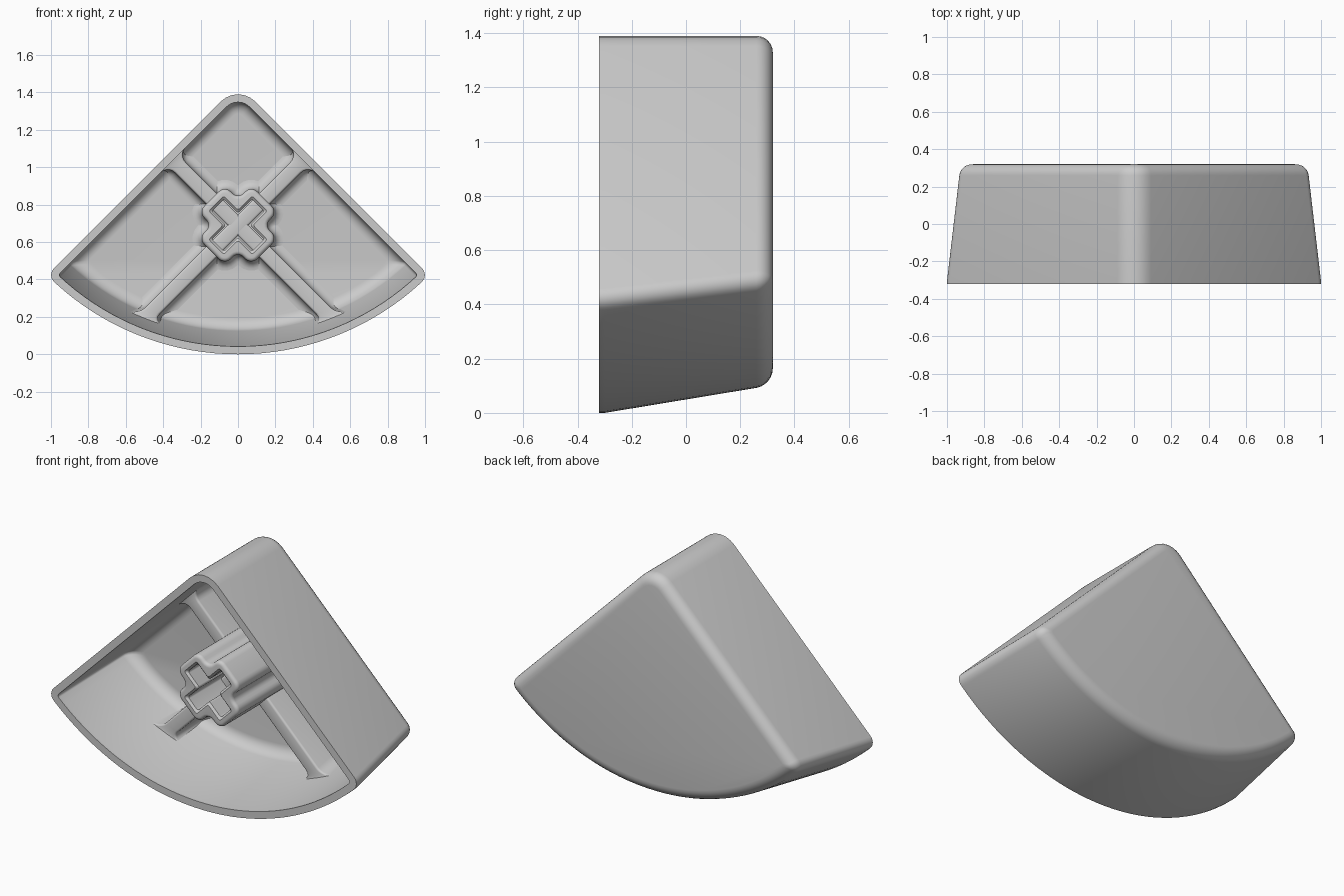
import bpy, bmesh, math
from mathutils import Vector

if "Cube" in bpy.data.objects:
    bpy.data.objects.remove(bpy.data.objects["Cube"], do_unlink=True)

grey = bpy.data.materials.new("light grey plastic")
grey.use_nodes = True
grey.diffuse_color = (0.6, 0.6, 0.6, 1)
grey.node_tree.nodes["Principled BSDF"].inputs["Base Color"].default_value = (0.6, 0.6, 0.6, 1)

FRONT, BACK, FLOOR = -0.32, 0.32, 0.26
RADIUS = 1.4435          # sector radius, also the height of its sharp apex
WALL = 0.042
HUB = Vector((0, 0.69))  # stem centre in x, z


def round_poly(corners, steps=6):
    """Round each (x, z, radius) corner with an arc; zero radius keeps the point."""
    out = []
    n = len(corners)
    for i, (x, z, r) in enumerate(corners):
        p = Vector((x, z))
        if r <= 0:
            out.append(p)
            continue
        a = (Vector(corners[i - 1][:2]) - p).normalized()
        b = (Vector(corners[(i + 1) % n][:2]) - p).normalized()
        half = a.angle(b) / 2
        centre = p + (a + b).normalized() * r / math.sin(half)
        start = p + a * r / math.tan(half) - centre
        end = p + b * r / math.tan(half) - centre
        sweep = math.pi - 2 * half
        for k in range(steps + 1):
            t = k / steps
            out.append(centre + (start * math.sin((1 - t) * sweep)
                                 + end * math.sin(t * sweep)) / math.sin(sweep))
    return out


def loft(name, layers, cap_first=True):
    """Skin a list of (y, outline) layers and cap the ends."""
    bm = bmesh.new()
    rings = [[bm.verts.new((p.x, y, p.y)) for p in pts] for y, pts in layers]
    n = len(rings[0])
    for a, b in zip(rings, rings[1:]):
        for i in range(n):
            j = (i + 1) % n
            bm.faces.new((a[i], a[j], b[j], b[i]))
    if cap_first:
        bm.faces.new(rings[0])
    bm.faces.new(rings[-1])
    bmesh.ops.recalc_face_normals(bm, faces=bm.faces)
    mesh = bpy.data.meshes.new(name)
    bm.to_mesh(mesh)
    bm.free()
    mesh.polygons.foreach_set("use_smooth", [True] * len(mesh.polygons))
    mesh.set_sharp_from_angle(angle=math.radians(35))
    mesh.materials.append(grey)
    obj = bpy.data.objects.new(name, mesh)
    bpy.context.collection.objects.link(obj)
    return obj


def fillet(r, steps=6):
    """Quarter-round steps as (depth, inset) pairs."""
    angles = [math.pi / 2 * k / steps for k in range(steps + 1)]
    return [(r * math.sin(t), r * (1 - math.cos(t))) for t in angles]


# Shell: quarter sector with a drafted curved wall, hollow at the front
def sector(y, inset, shrink=0.0):
    d = inset + shrink
    r = RADIUS - 0.165 * max(0, y + 0.3) - d
    edge = math.asin(d / r)
    arc = 36
    pts = [(0, RADIUS - d * math.sqrt(2), max(0.129 - d, 0.03))]
    for k in range(arc + 1):
        t = math.pi * 0.75 - edge - (math.pi / 2 - 2 * edge) * k / arc
        corner = max(0.05 - d, 0.015) if k in (0, arc) else 0
        pts.append((r * math.cos(t), RADIUS - r * math.sin(t), corner))
    return round_poly(pts)


ROUND, INNER = 0.06, 0.06
shell = [(BACK - ROUND + dy, sector(BACK - ROUND + dy, o)) for dy, o in reversed(fillet(ROUND))]
shell += [(y, sector(y, 0)) for y in (-0.3, FRONT)]
shell += [(y, sector(y, WALL)) for y in (FRONT, -0.3)]
shell += [(FLOOR - INNER + dy, sector(FLOOR - INNER + dy, WALL, o)) for dy, o in fillet(INNER)]
loft("shell", shell)


# Cross ribs: diagonal bars with flared ends and filleted feet
def rib_outline(y, grow, side):
    w, flare, shear, steps = 0.04 + grow, 0.055, 0.42, 5
    far = 0.704 - 0.138 * (y - 0.03)
    half = []
    for k in range(steps + 1):
        t = math.pi / 2 * k / steps
        half.append((flare * (1 - math.sin(t)), w + flare * (1 - math.cos(t))))
    # Distance back from the wall, and half width there
    far_end = [(far - a, v) for a, v in half] + [(far + 0.018, half[-1][1])]
    near_end = [(a - 0.491, v) for a, v in half] + [(-0.511, half[-1][1])]
    lower = [(u + shear * v, v) for u, v in far_end]
    upper = [(u - shear * v, -v) for u, v in reversed(far_end)]
    pts = lower + upper + [(u, -v) for u, v in near_end] + [(u, v) for u, v in reversed(near_end)]
    q = math.sqrt(0.5)
    return [HUB + Vector((side * (-u - v) * q, (-u + v) * q)) for u, v in pts]


RIB_TOP, FOOT = 0.03, 0.05
rib_layers = [(RIB_TOP + 0.012 - dy, -o) for dy, o in reversed(fillet(0.012, 3))]
rib_layers += [(FLOOR - FOOT + dy, o) for dy, o in fillet(FOOT)] + [(FLOOR + 0.01, FOOT)]
for label, side in (("left", 1), ("right", -1)):
    loft(label + "_rib", [(y, rib_outline(y, g, side)) for y, g in rib_layers])


# Stem: diagonal cross post with a cross-shaped socket
def cross(length, width, outer, inner):
    pts = []
    for k in range(4):
        c, s = math.cos(math.pi / 4 + k * math.pi / 2), math.sin(math.pi / 4 + k * math.pi / 2)
        for u, v, r in ((width, -width, inner), (length, -width, outer), (length, width, outer)):
            pts.append((HUB.x + u * c - v * s, HUB.y + u * s + v * c, r))
    return round_poly(pts, 5)


def post(o):
    return cross(0.2 + o, 0.1 + o, 0.045 + o, max(0.04 - o, 0.005))


def socket(o):
    return cross(0.152 + o, 0.045 + o, 0.012, 0.012)


STEM, LIP = -0.28, 0.02
stem = [(FLOOR + 0.01, post(FOOT))]
stem += [(FLOOR - FOOT + dy, post(o)) for dy, o in reversed(fillet(FOOT))]
stem += [(STEM + LIP - dy, post(-o)) for dy, o in fillet(LIP, 4)]
stem += [(STEM, socket(0.012)), (STEM + 0.012, socket(0)), (0.1, socket(0))]
loft("stem", stem)
